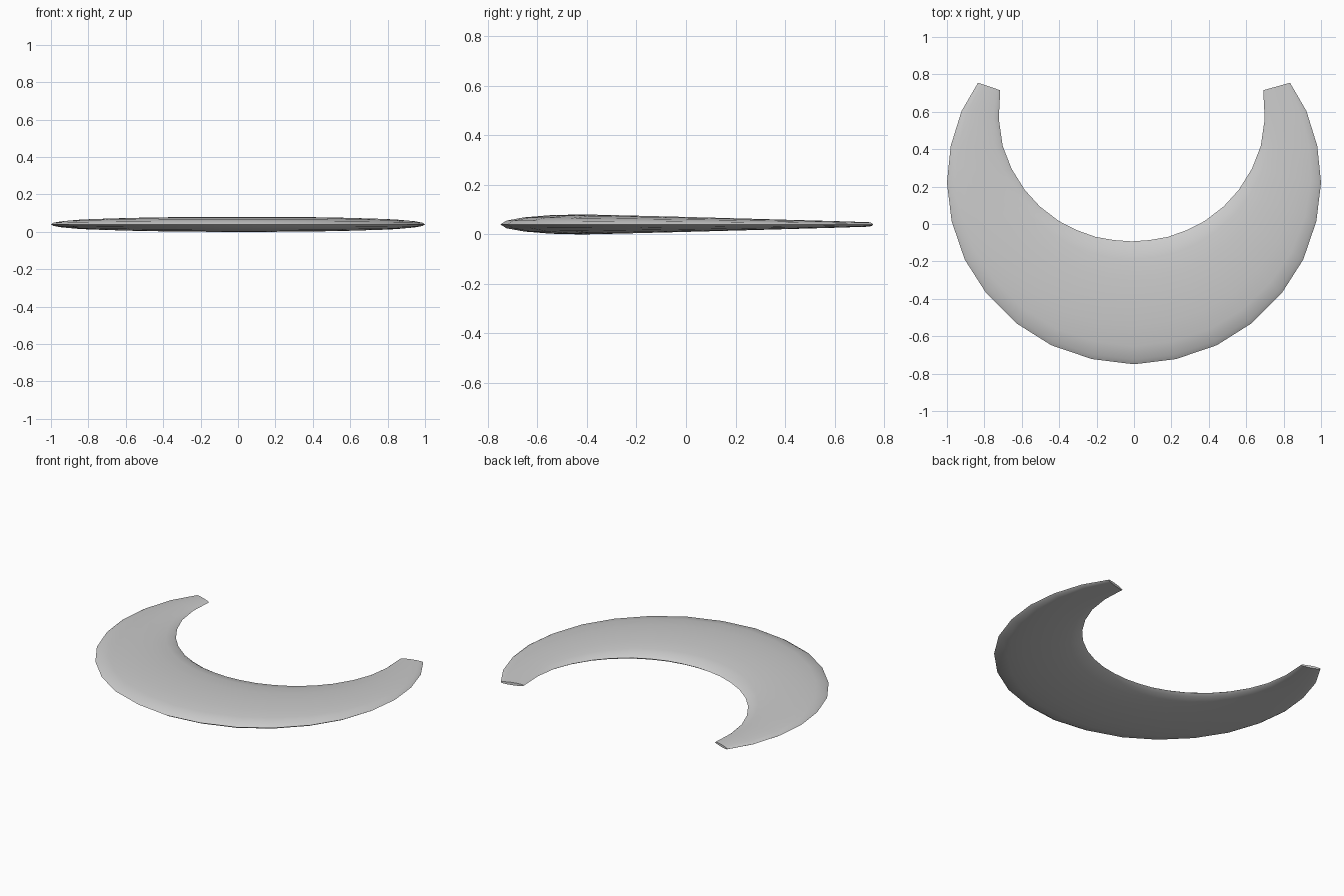
import bpy, bmesh, math
from mathutils import Vector

if "Cube" in bpy.data.objects:
    bpy.data.objects.remove(bpy.data.objects["Cube"])

# Right half of the plan outline, from the middle of the belly to the tip
OUTER = [(0, -.75), (.225, -.722), (.443, -.648), (.63, -.53), (.79, -.37), (.905, -.19),
         (.975, .015), (1.0, .22), (.98, .417), (.922, .604), (.834, .755)]
INNER = [(0, -.093), (.096, -.086), (.193, -.069), (.294, -.033), (.39, .016), (.492, .094),
         (.572, .182), (.642, .294), (.69, .417), (.711, .562), (.703, .715)]
INNER_SHIFT = -.012   # the inner curve sits slightly to the left
SIDES = 16            # points around the section
FLAT = .0615          # half thickness relative to width
MID_Z = .0403


def mirrored(points):
    return [(-x, y) for x, y in reversed(points[1:])] + points


# Crescent: flattened round sections lofted from tip to tip
bm = bmesh.new()
rings = []
for (ox, oy), (ix, iy) in zip(mirrored(OUTER), mirrored(INNER)):
    a, b = Vector((ox, oy, MID_Z)), Vector((ix + INNER_SHIFT, iy, MID_Z))
    centre, half = (a + b) / 2, (a - b) / 2
    up = Vector((0, 0, half.length * 2 * FLAT))
    angles = [math.tau * k / SIDES for k in range(SIDES)]
    rings.append([bm.verts.new(centre + half * math.cos(t) + up * math.sin(t)) for t in angles])
for r, s in zip(rings, rings[1:]):
    for k in range(SIDES):
        n = (k + 1) % SIDES
        bm.faces.new((r[k], r[n], s[n], s[k]))

# Flat end caps
bm.faces.new(rings[0])
bm.faces.new(rings[-1])
bmesh.ops.recalc_face_normals(bm, faces=bm.faces)

mesh = bpy.data.meshes.new("crescent")
bm.to_mesh(mesh)
bm.free()
crescent = bpy.data.objects.new("crescent", mesh)
bpy.context.collection.objects.link(crescent)
bpy.context.view_layer.objects.active = crescent
crescent.select_set(True)
bpy.ops.object.shade_smooth_by_angle(angle=math.radians(75))
